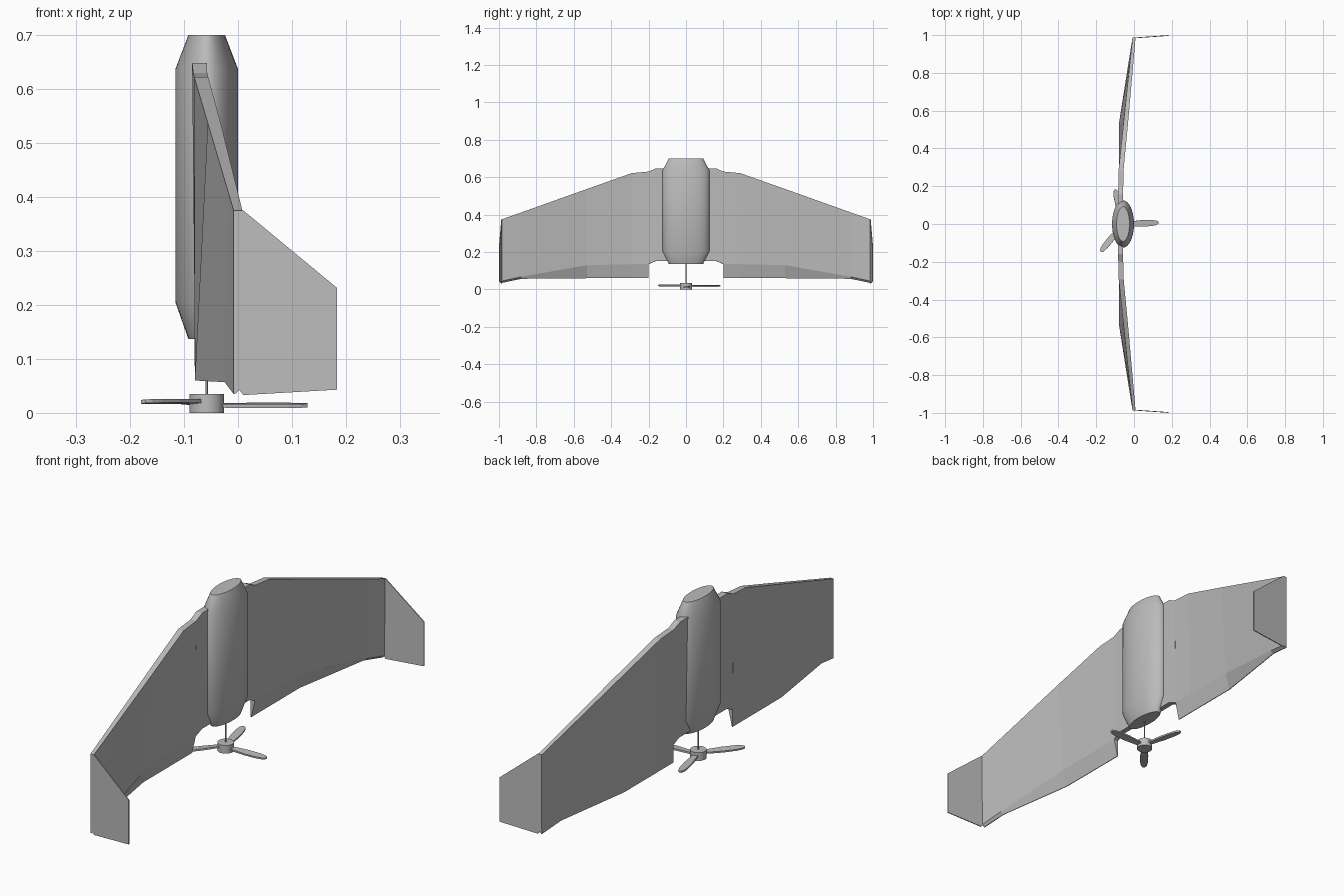
import bpy, bmesh, math
from mathutils import Matrix, Vector

cube = bpy.data.objects.get("Cube")
if cube:
    bpy.data.objects.remove(cube, do_unlink=True)

grey = bpy.data.materials.new("light_grey")
grey.use_nodes = True
grey.diffuse_color = (0.5, 0.5, 0.5, 1)
grey.node_tree.nodes["Principled BSDF"].inputs["Base Color"].default_value = (0.5, 0.5, 0.5, 1)

CX = -0.058  # axis of fuselage and propeller


def finish(name, bm, smooth=None):
    bmesh.ops.recalc_face_normals(bm, faces=bm.faces)
    mesh = bpy.data.meshes.new(name)
    bm.to_mesh(mesh)
    bm.free()
    mesh.materials.append(grey)
    obj = bpy.data.objects.new(name, mesh)
    bpy.context.collection.objects.link(obj)
    if smooth:
        bpy.ops.object.select_all(action='DESELECT')
        obj.select_set(True)
        bpy.context.view_layer.objects.active = obj
        bpy.ops.object.shade_smooth_by_angle(angle=math.radians(smooth))
    return obj


def loft(name, rings, smooth=None):
    """Skin closed rings of points and cap both ends."""
    bm = bmesh.new()
    loops = [[bm.verts.new(p) for p in ring] for ring in rings]
    n = len(loops[0])
    for a, b in zip(loops, loops[1:]):
        for i in range(n):
            j = (i + 1) % n
            bm.faces.new((a[i], a[j], b[j], b[i]))
    bm.faces.new(loops[0])
    bm.faces.new(loops[-1])
    return finish(name, bm, smooth)


def ellipse(rx, ry, z, n=48):
    turns = [math.tau * i / n for i in range(n)]
    return [(CX + rx * math.cos(t), ry * math.sin(t), z) for t in turns]


def plate(name, outline, thickness, matrix):
    """Extrude a flat outline symmetrically about its plane, then place it."""
    bm = bmesh.new()
    low = [bm.verts.new((u, v, -thickness / 2)) for u, v in outline]
    high = [bm.verts.new((u, v, thickness / 2)) for u, v in outline]
    n = len(outline)
    bm.faces.new(low)
    bm.faces.new(high)
    for i in range(n):
        j = (i + 1) % n
        bm.faces.new((low[i], low[j], high[j], high[i]))
    bm.transform(matrix)
    return finish(name, bm)


# Fuselage: elliptical tube with tapered ends
loft("fuselage", [ellipse(*r) for r in (
    (0.034, 0.092, 0.137), (0.058, 0.125, 0.205),
    (0.058, 0.125, 0.637), (0.034, 0.092, 0.70))], smooth=30)


# Wing section: blunt leading edge, hinge ridge, thin trailing edge
def section(side, y, z_lead, z_hinge, z_trail, x_lead, x_trail, thick):
    f = (z_lead - z_hinge) / max(z_lead - z_trail, 0.01)
    x_hinge = x_lead + (x_trail - x_lead) * f + thick * 0.8
    return [Vector((x, side * y, z)) for x, z in (
        (x_lead, z_lead), (x_lead + thick, z_lead), (x_hinge, z_hinge),
        (x_trail + 0.003, z_trail), (x_trail, z_trail))]


root = [(0.05, 0.648, 0.153, 0.152, -0.085, -0.080, 0.028),
        (0.16, 0.648, 0.153, 0.152, -0.085, -0.080, 0.028),
        (0.20, 0.630, 0.136, 0.135, -0.083, -0.080, 0.026)]
panel = [(0.20, 0.630, 0.136, 0.060, -0.083, -0.080, 0.026),
         (0.29, 0.622, 0.135, 0.060, -0.081, -0.080, 0.026),
         (0.53, 0.537, 0.130, 0.060, -0.056, -0.080, 0.024),
         (0.88, 0.412, 0.068, 0.057, -0.019, -0.025, 0.018),
         (0.985, 0.375, 0.045, 0.035, -0.008, -0.008, 0.016)]

for side, label in ((1, "back"), (-1, "front")):
    loft(label + "_wing_root", [section(side, *s) for s in root])
    loft(label + "_wing_panel", [section(side, *s) for s in panel])
    # Winglet: slightly splayed plate on the tip
    lean = Matrix(((1, 0, 0, 0), (side * 0.07, 0, -side, side * 0.985),
                   (0, 1, 0, 0), (0, 0, 0, 1)))
    plate(label + "_winglet", [(-0.008, 0.375), (0.01, 0.375), (0.183, 0.232),
          (0.183, 0.043), (0.01, 0.033), (-0.008, 0.055)], 0.004, lean)

# Propeller shaft and hub
loft("propeller_shaft", [ellipse(0.002, 0.002, z, 12) for z in (0.02, 0.16)], 30)
loft("propeller_hub", [ellipse(0.032, 0.032, z, 32) for z in (0.0, 0.035)], 30)

# Propeller blades: narrow root, rounded tip
half = [(0.02, 0.010), (0.05, 0.013), (0.10, 0.017), (0.15, 0.016),
        (0.175, 0.012), (0.187, 0.005)]
outline = half + [(u, -v) for u, v in reversed(half)]
for i, (angle, z) in enumerate(((2, 0.014), (103, 0.019), (231, 0.021))):
    place = (Matrix.Translation((CX, 0, z)) @ Matrix.Rotation(math.radians(angle), 4, 'Z')
             @ Matrix.Rotation(math.radians(5), 4, 'X'))
    plate("propeller_blade_%d" % (i + 1), outline, 0.007, place)
